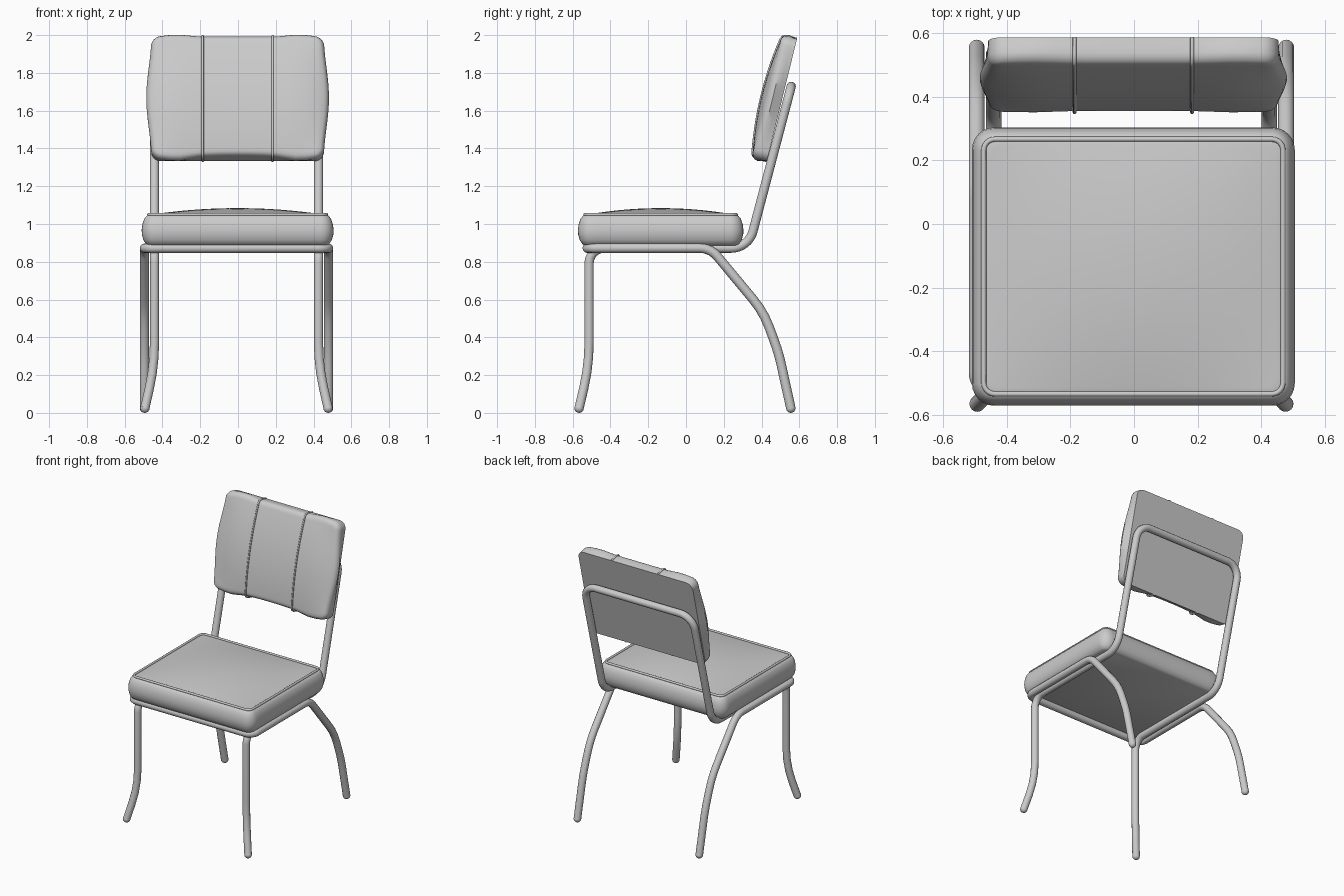
import bpy, bmesh, math
from mathutils import Vector

if "Cube" in bpy.data.objects:
    bpy.data.objects.remove(bpy.data.objects["Cube"])


def finish(ob, angle=40):
    bpy.ops.object.select_all(action='DESELECT')
    ob.select_set(True)
    bpy.context.view_layer.objects.active = ob
    if ob.type == 'CURVE':
        bpy.ops.object.convert(target='MESH')
    bpy.ops.object.shade_smooth_by_angle(angle=math.radians(angle))


def fillet(points):
    """Round the corners of a path given as (x, y, z, radius)."""
    path = [Vector(points[0][:3])]
    for a, b, c in zip(points, points[1:], points[2:]):
        p, r = Vector(b[:3]), b[3]
        d1, d2 = (Vector(a[:3]) - p).normalized(), (Vector(c[:3]) - p).normalized()
        half = d1.angle(d2) / 2
        centre = p + (d1 + d2).normalized() * (r / math.sin(half))
        t1, t2 = p + d1 * (r / math.tan(half)), p + d2 * (r / math.tan(half))
        steps = max(3, round((math.pi - 2 * half) / math.radians(10)))
        v1, v2 = (t1 - centre).normalized(), (t2 - centre).normalized()
        path += [centre + v1.slerp(v2, i / steps).normalized() * r for i in range(steps + 1)]
    return path + [Vector(points[-1][:3])]


def tube(name, path, radius, closed=False):
    cu = bpy.data.curves.new(name, 'CURVE')
    cu.dimensions = '3D'
    cu.bevel_depth = radius
    cu.bevel_resolution = 4
    cu.use_fill_caps = True
    sp = cu.splines.new('POLY')
    sp.points.add(len(path) - 1)
    for pt, co in zip(sp.points, path):
        pt.co = (*co, 1)
    sp.use_cyclic_u = closed
    ob = bpy.data.objects.new(name, cu)
    bpy.context.collection.objects.link(ob)
    finish(ob)
    return ob


def rounded_rect(hx, hy, r, arc=6, edge=16):
    corners = [(1, 1, 0), (-1, 1, 90), (-1, -1, 180), (1, -1, 270)]
    pts = []
    for k, (sx, sy, a0) in enumerate(corners):
        for i in range(arc + 1):
            a = math.radians(a0 + 90 * i / arc)
            pts.append(Vector((sx * (hx - r) + r * math.cos(a), sy * (hy - r) + r * math.sin(a))))
        nx, ny, na = corners[(k + 1) % 4]
        a = math.radians(na)
        end = Vector((nx * (hx - r) + r * math.cos(a), ny * (hy - r) + r * math.sin(a)))
        start = pts[-1]
        pts += [start.lerp(end, i / edge) for i in range(1, edge)]
    return pts


def cushion(name, hx, hy, r, layers, warp):
    """Loft rounded rectangles (inset, height), then fill the top with shrinking rings."""
    rings = [[(p.x, p.y, h, 0) for p in rounded_rect(hx - i, hy - i, max(r - i, 0.015))]
             for i, h in layers]
    top = rings[-1]
    for s in (0.95, 0.88, 0.8, 0.7, 0.6, 0.5, 0.4, 0.3, 0.2, 0.1):
        rings.append([(x * s, y * s, h, 1) for x, y, h, _ in top])
    bm = bmesh.new()
    vr = [[bm.verts.new(warp(*p)) for p in ring] for ring in rings]
    n = len(top)
    for a, b in zip(vr, vr[1:]):
        for i in range(n):
            bm.faces.new((a[i], a[(i + 1) % n], b[(i + 1) % n], b[i]))
    bm.faces.new(vr[0])
    bm.faces.new(vr[-1])
    bmesh.ops.recalc_face_normals(bm, faces=bm.faces)
    me = bpy.data.meshes.new(name)
    bm.to_mesh(me)
    bm.free()
    ob = bpy.data.objects.new(name, me)
    bpy.context.collection.objects.link(ob)
    finish(ob)


def mirrored(half, dx=-0.008):
    full = half + [(-x, y, z, r) for x, y, z, r in reversed(half)]
    return [(x + dx, y, z, r) for x, y, z, r in full]


# Tubular frame: front legs, side rails and back hoop in one bent tube
R = 0.025
hoop = mirrored([(0.485, -0.566, R, 0), (0.434, -0.513, 0.25, 0.8), (0.434, -0.513, 0.872, 0.08),
                 (0.434, 0.331, 0.872, 0.12), (0.434, 0.557, 1.728, 0.1)])
tube("front_legs_and_back_hoop", fillet(hoop), R)

# Second tube: rear legs, outer rails and front bar
rear = mirrored([(0.487, 0.555, R, 0), (0.487, 0.49, 0.32, 1.0), (0.487, 0.41, 0.535, 0.5),
                 (0.487, 0.13, 0.872, 0.12), (0.487, -0.523, 0.872, 0.055)])
tube("rear_legs_and_front_bar", fillet(rear), R)

# Rounded feet
for label, path in (("front_foot", hoop), ("rear_foot", rear)):
    for p in (path[0], path[-1]):
        bpy.ops.mesh.primitive_uv_sphere_add(segments=16, ring_count=8, radius=R, location=p[:3])
        bpy.context.object.name = label
        finish(bpy.context.object)

# Seat cushion with a crowned top
HX, HY, CY = 0.508, 0.438, -0.134


def seat_warp(x, y, h, inner):
    u, w = x / (HX - 0.037), y / (HY - 0.037)
    crown = 0.036 * max(0, 1 - u * u) * max(0, 1 - w * w) if inner else 0
    return (x - 0.002, y + CY, h + crown)


cushion("seat", HX, HY, 0.07,
        [(0.04, 0.886), (0.024, 0.893), (0.009, 0.915), (0.001, 0.945), (0, 0.97), (0.004, 1.0),
         (0.014, 1.028), (0.026, 1.043), (0.037, 1.048)], seat_warp)
tube("seat_piping", [(p.x - 0.002, p.y + CY, 1.05)
                     for p in rounded_rect(HX - 0.037, HY - 0.037, 0.035)], 0.008, True)

# Backrest cushion, tilted back, with puffed side pads
TILT = math.atan(0.247)
BX, BH, PX = 0.457, 0.333, 0.185


def place(x, v, d):
    s, c = math.sin(TILT), math.cos(TILT)
    return (x - 0.002, 0.428 + v * s - d * c, 1.333 + v * c + d * s)


def front_bulge(x, y):
    u, t = min(1, abs(x) / 0.435), min(1, abs(y) / 0.311)
    pad = max(0, math.sin(math.pi * (u * 0.435 - PX) / (0.435 - PX))) if u * 0.435 > PX else 0
    return (1 - t * t) * (0.026 * (1 - u ** 6) + 0.004 * pad)


def back_warp(x, y, d, inner):
    t, ax = y / BH, abs(x)
    depth = min(1, d / 0.05)
    swell = 1 + 0.058 * depth * (0.5 + 0.5 * math.cos(math.pi * t))
    hump = math.sin(math.pi * (ax - PX) / (BX - PX)) ** 2 if PX < ax < BX else 0
    v = y + 0.011 * depth * hump * t ** 3
    if t < 0:
        v += 0.012 * depth * t * t * max(0, 1 - (ax / 0.3) ** 2)
    return place(x * swell, v + BH, d + (front_bulge(x, y) if inner else 0))


cushion("backrest", BX, BH, 0.05,
        [(0, 0), (0, 0.025), (0, 0.05), (0.004, 0.064), (0.011, 0.075), (0.022, 0.082)], back_warp)

# Two piping cords that wrap over the backrest
for side in (-1, 1):
    x = side * PX
    front = [(y, 0.084 + front_bulge(x, y)) for y in (0.311 * (1 - i / 10) for i in range(21))]
    loop = [(BH, 0), (BH + 0.002, 0.055), (BH - 0.007, 0.077)] + front
    loop += [(-BH + 0.009, 0.077), (-BH, 0.055), (-BH, 0)]
    tube("backrest_piping", [place(x, y + BH, d) for y, d in loop], 0.006)
